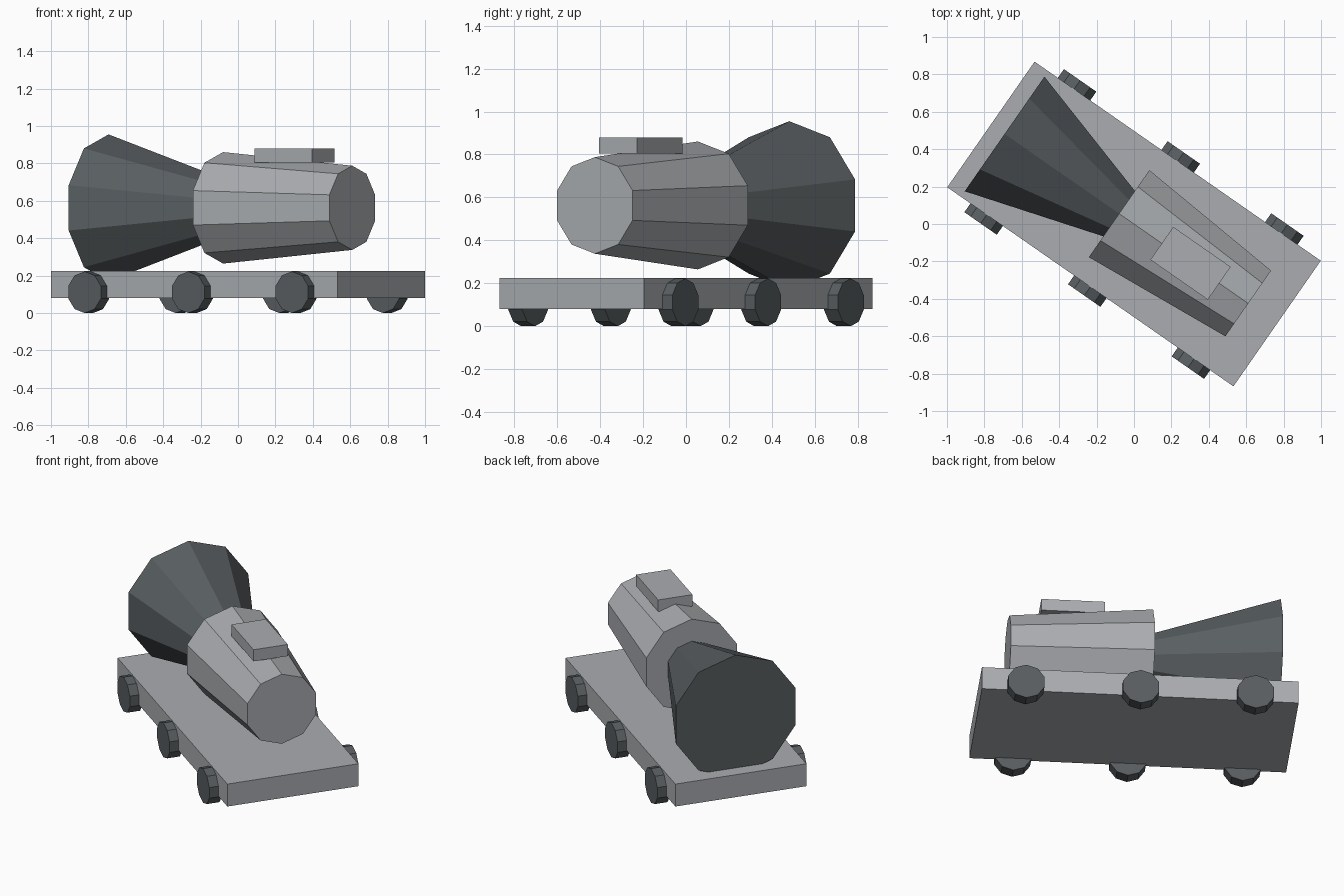
import bpy, math
from mathutils import Matrix

if "Cube" in bpy.data.objects:
    bpy.data.objects.remove(bpy.data.objects["Cube"])

ANGLE = math.atan2(-0.571, 0.821)      # the wagon stands diagonally
TURN = Matrix.Rotation(ANGLE, 4, 'Z')
SIDES = 10
AXIS_Z = 0.5625                         # height of the barrel axis


def material(name, rgb):
    m = bpy.data.materials.new(name)
    m.diffuse_color = (*rgb, 1)
    m.use_nodes = True
    m.node_tree.nodes["Principled BSDF"].inputs["Base Color"].default_value = m.diffuse_color
    return m


light_grey = material("light grey", (0.40, 0.415, 0.435))
dark_grey = material("dark grey", (0.098, 0.111, 0.118))


def build(name, verts, faces, mat):
    mesh = bpy.data.meshes.new(name)
    mesh.from_pydata([TURN @ Matrix.Translation(v).translation for v in verts], [], faces)
    mesh.materials.append(mat)
    obj = bpy.data.objects.new(name, mesh)
    bpy.context.collection.objects.link(obj)
    return obj


def box(name, u0, u1, half_width, z0, z1, mat):
    verts = [(u, v, z) for z in (z0, z1)
             for u, v in ((u0, -half_width), (u1, -half_width), (u1, half_width), (u0, half_width))]
    faces = [(3, 2, 1, 0), (4, 5, 6, 7)]
    faces += [(i, (i + 1) % 4, (i + 1) % 4 + 4, i + 4) for i in range(4)]
    return build(name, verts, faces, mat)


def frustum(name, place, a, ra, b, rb, mat):
    """Ten-sided tapered drum from a to b; place(along, side, up) maps to wagon space."""
    verts = []
    for along, r in ((a, ra), (b, rb)):
        for i in range(SIDES):
            t = 2 * math.pi * i / SIDES
            verts.append(place(along, r * math.sin(t), r * math.cos(t)))
    faces = [tuple(range(SIDES)), tuple(range(2 * SIDES - 1, SIDES - 1, -1))]
    for i in range(SIDES):
        j = (i + 1) % SIDES
        faces.append((i, i + SIDES, j + SIDES, j))
    obj = build(name, verts, faces, mat)
    # make all normals face outwards
    import bmesh
    bm = bmesh.new()
    bm.from_mesh(obj.data)
    bmesh.ops.recalc_face_normals(bm, faces=bm.faces)
    bm.to_mesh(obj.data)
    bm.free()
    return obj


def lengthwise(along, side, up):
    return (along, side, AXIS_Z + up)


# Flat wagon bed
box("wagon_bed", -0.932, 0.932, 0.409, 0.08, 0.225, light_grey)

# Tapered barrel, flared horn behind it, and the block on top
frustum("barrel", lengthwise, -0.097, 0.298, 0.744, 0.225, light_grey)
frustum("flared_horn", lengthwise, -0.843, 0.3925, -0.08, 0.15, dark_grey)
box("top_block", 0.181, 0.555, 0.107, 0.805, 0.88, light_grey)

# Three wheels on each side
for side_name, s in (("left", 1), ("right", -1)):
    for n, u in enumerate((-0.675, 0.0, 0.675), 1):
        frustum(f"wheel_{side_name}_{n}",
                lambda along, side, up, u=u, s=s: (u + side, s * along, 0.111 + up),
                0.387, 0.111, 0.466, 0.111, dark_grey)
